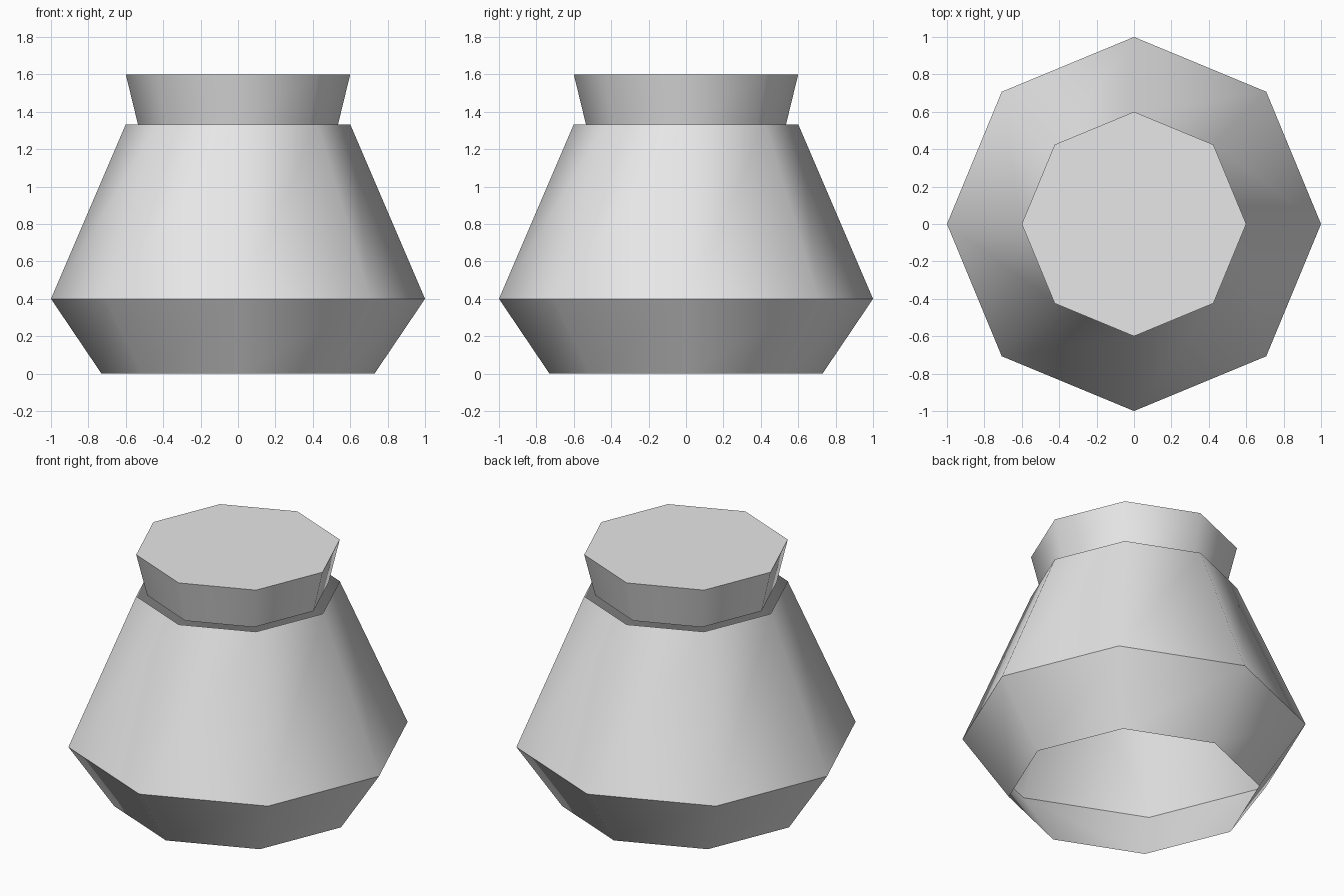
import bpy
import bmesh
import math

if "Cube" in bpy.data.objects:
    bpy.data.objects.remove(bpy.data.objects["Cube"])

SIDES = 8

grey = bpy.data.materials.new("light_grey")
grey.diffuse_color = (0.8, 0.8, 0.8, 1.0)
grey.use_nodes = True
grey.node_tree.nodes["Principled BSDF"].inputs["Base Color"].default_value = grey.diffuse_color


def octagonal_shell(name, profile, cap_top=False):
    """Sweep (radius, height) points around z as an eight-sided shell."""
    bm = bmesh.new()
    rings = []
    for radius, z in profile:
        rings.append([bm.verts.new((radius * math.cos(math.tau * i / SIDES),
                                    radius * math.sin(math.tau * i / SIDES), z))
                      for i in range(SIDES)])
    for low, high in zip(rings, rings[1:]):
        for i in range(SIDES):
            j = (i + 1) % SIDES
            bm.faces.new((low[i], low[j], high[j], high[i]))
    if cap_top:
        bm.faces.new(rings[-1])
    mesh = bpy.data.meshes.new(name)
    bm.to_mesh(mesh)
    bm.free()
    # Round the sides softly, keep belly and rim edges sharp
    mesh.shade_smooth()
    mesh.set_sharp_from_angle(angle=math.radians(49))
    mesh.materials.append(grey)
    obj = bpy.data.objects.new(name, mesh)
    bpy.context.collection.objects.link(obj)
    return obj


# Jar body: open at the base, widest at the belly, narrowing to the shoulder
octagonal_shell("jar_body", [(0.73, 0.0), (1.0, 0.4), (0.6, 1.333)])

# Flared lid set just inside the shoulder, closed on top
octagonal_shell("jar_lid", [(0.535, 1.333), (0.6, 1.6)], cap_top=True)
